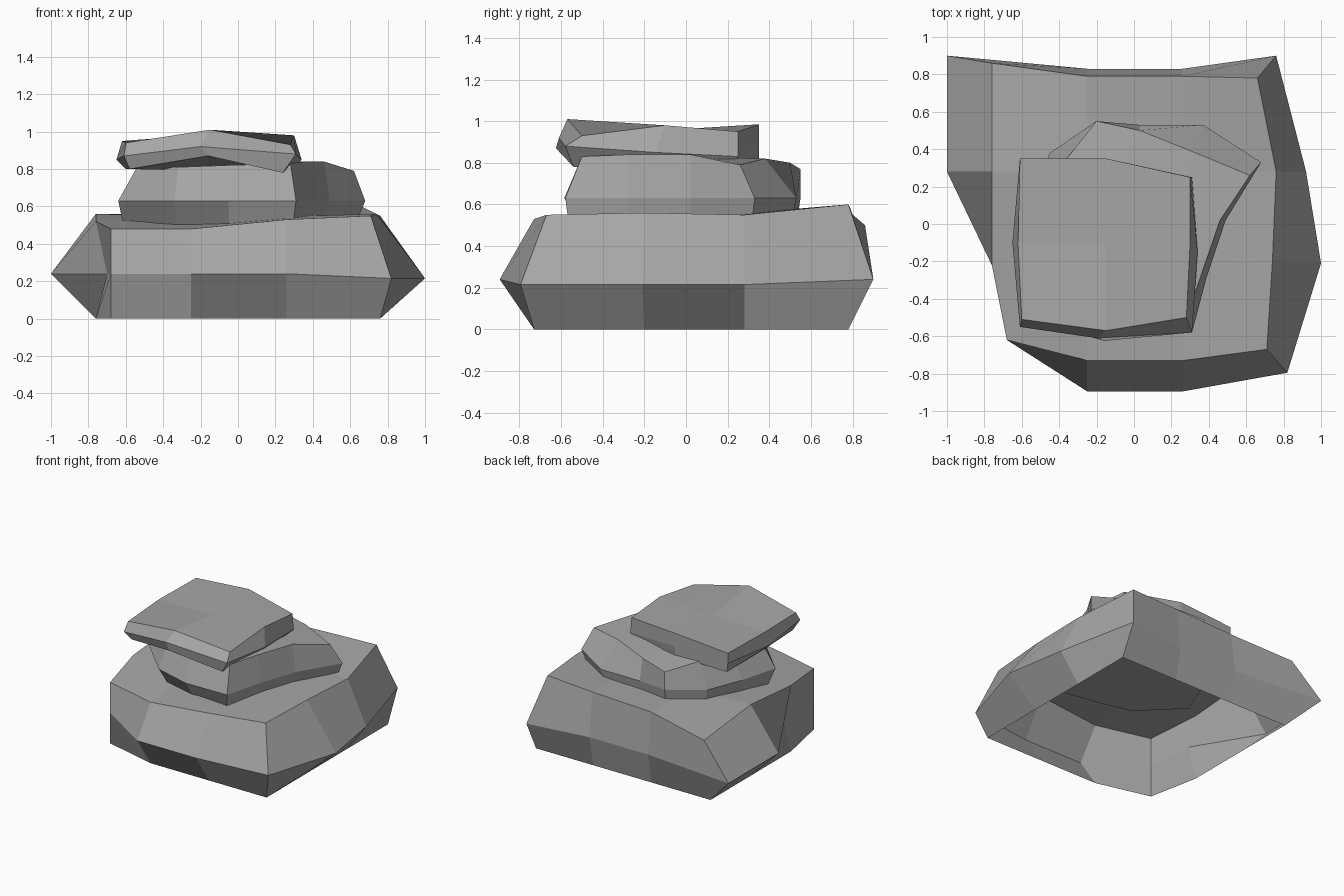
import bpy
import bmesh
from mathutils import Vector

default_cube = bpy.data.objects.get("Cube")
if default_cube:
    bpy.data.objects.remove(default_cube, do_unlink=True)


def make_material(name, color):
    material = bpy.data.materials.new(name)
    material.use_nodes = True
    material.diffuse_color = color
    material.node_tree.nodes["Principled BSDF"].inputs["Base Color"].default_value = color
    return material


def cap_ring(bm, ring, per_side, sag=0):
    """Fill a four-sided ring with a grid blended from its borders."""
    n = per_side
    front = ring[:n + 1]
    right = ring[n:2 * n + 1]
    back = ring[2 * n:3 * n + 1][::-1]
    left = (ring[3 * n:] + ring[:1])[::-1]
    grid = {}
    for i in range(n + 1):
        for j in range(n + 1):
            if j == 0:
                grid[i, j] = front[i]
            elif j == n:
                grid[i, j] = back[i]
            elif i == 0:
                grid[i, j] = left[j]
            elif i == n:
                grid[i, j] = right[j]
            else:
                across = left[j].co.lerp(right[j].co, i / n)
                along = front[i].co.lerp(back[i].co, j / n)
                middle = (across + along) / 2
                middle.z -= sag
                grid[i, j] = bm.verts.new(middle)
    for i in range(n):
        for j in range(n):
            bm.faces.new((grid[i, j], grid[i + 1, j],
                          grid[i + 1, j + 1], grid[i, j + 1]))


def make_stone(name, rings, per_side, material, sag=0, closed=True):
    """Bridge the rings from bottom to top, then cap the ends."""
    bm = bmesh.new()
    loops = [[bm.verts.new(point) for point in ring] for ring in rings]
    for lower, upper in zip(loops, loops[1:]):
        count = len(lower)
        for i in range(count):
            k = (i + 1) % count
            bm.faces.new((lower[i], lower[k], upper[k], upper[i]))
    cap_ring(bm, loops[-1], per_side, sag)
    if closed:
        cap_ring(bm, loops[0], per_side, sag)
    bmesh.ops.recalc_face_normals(bm, faces=bm.faces[:])
    mesh = bpy.data.meshes.new(name)
    bm.to_mesh(mesh)
    bm.free()
    mesh.materials.append(material)
    stone = bpy.data.objects.new(name, mesh)
    bpy.context.collection.objects.link(stone)
    return stone


def at_height(outline, height):
    return [Vector((x, y, height)) for x, y in outline]


stone_grey = make_material("stone grey", (0.38, 0.38, 0.38, 1.0))

# Bottom stone: wide belt, rim drawn in, footprint following the rim, hollow below
belt = at_height([
    (-.68, -.62), (-.25, -.895), (.26, -.895), (.82, -.795),
    (1, -.21), (.92, .28), (.76, .9), (.26, .83),
    (-.25, .83), (-1, .9), (-1, .28), (-.7, -.22)], .24)
for point in belt:
    if .8 < point.x:
        point.z = .215
rim = [
    (-.68, -.62, .48), (-.25, -.73, .48), (.26, -.73, .53), (.71, -.67, .55),
    (.74, -.2, .56), (.76, .28, .55), (.66, .78, .6), (.26, .79, .58),
    (-.25, .79, .56), (-.76, .86, .5), (-.76, .28, .56), (-.76, -.22, .52)]
foot = [(max(x, .76) if x > .6 else x, -.73 if y < -.65 else min(y, .78), 0)
        for x, y, z in rim]
make_stone("bottom_stone", [foot, belt, rim], 3, stone_grey, closed=False)

# Middle stone: cut back at the front left, where its base is also undercut
belt = at_height([
    (-.64, -.2), (-.34, -.5), (-.05, -.585), (.31, -.58),
    (.39, -.28), (.49, .02), (.68, .33), (.37, .53),
    (.03, .53), (-.2, .55), (-.45, .38), (-.56, .1)], .63)
rim = [
    (-.54, -.18, .81), (-.32, -.42, .81), (-.05, -.5, .82), (.28, -.5, .83),
    (.36, -.27, .84), (.46, .02, .84), (.62, .26, .79), (.33, .38, .82),
    (.03, .5, .8), (-.2, .55, .77), (-.36, .35, .82), (-.47, .1, .82)]
foot = []
for point in belt:
    undercut = .08 if point.x < 0 and point.y < 0 else 0
    foot.append((point.x * .95, point.y * .97 + undercut,
                 .51 + point.x * .04 + point.y * .03))
make_stone("middle_stone", [foot, belt, rim], 3, stone_grey)

# Top stone: thin slab overhanging at the front, slightly dished on top
foot = [
    (-.58, -.5, .8), (-.16, -.625, .87), (.24, -.54, .78), (.3, -.15, .79),
    (.28, .24, .79), (-.15, .35, .81), (-.6, .35, .8), (-.6, -.1, .8)]
belt = [
    (-.61, -.55, .87), (-.2, -.61, .92), (.31, -.58, .88), (.34, -.15, .85),
    (.31, .25, .83), (-.15, .35, .88), (-.61, .35, .87), (-.65, -.1, .85)]
rim = [
    (-.6, -.51, .94), (-.15, -.57, 1.01), (.28, -.5, .93), (.3, -.1, .98),
    (.3, .25, .95), (-.15, .35, .985), (-.61, .35, .95), (-.62, -.1, .95)]
make_stone("top_stone", [foot, belt, rim], 2, stone_grey, sag=.025)
